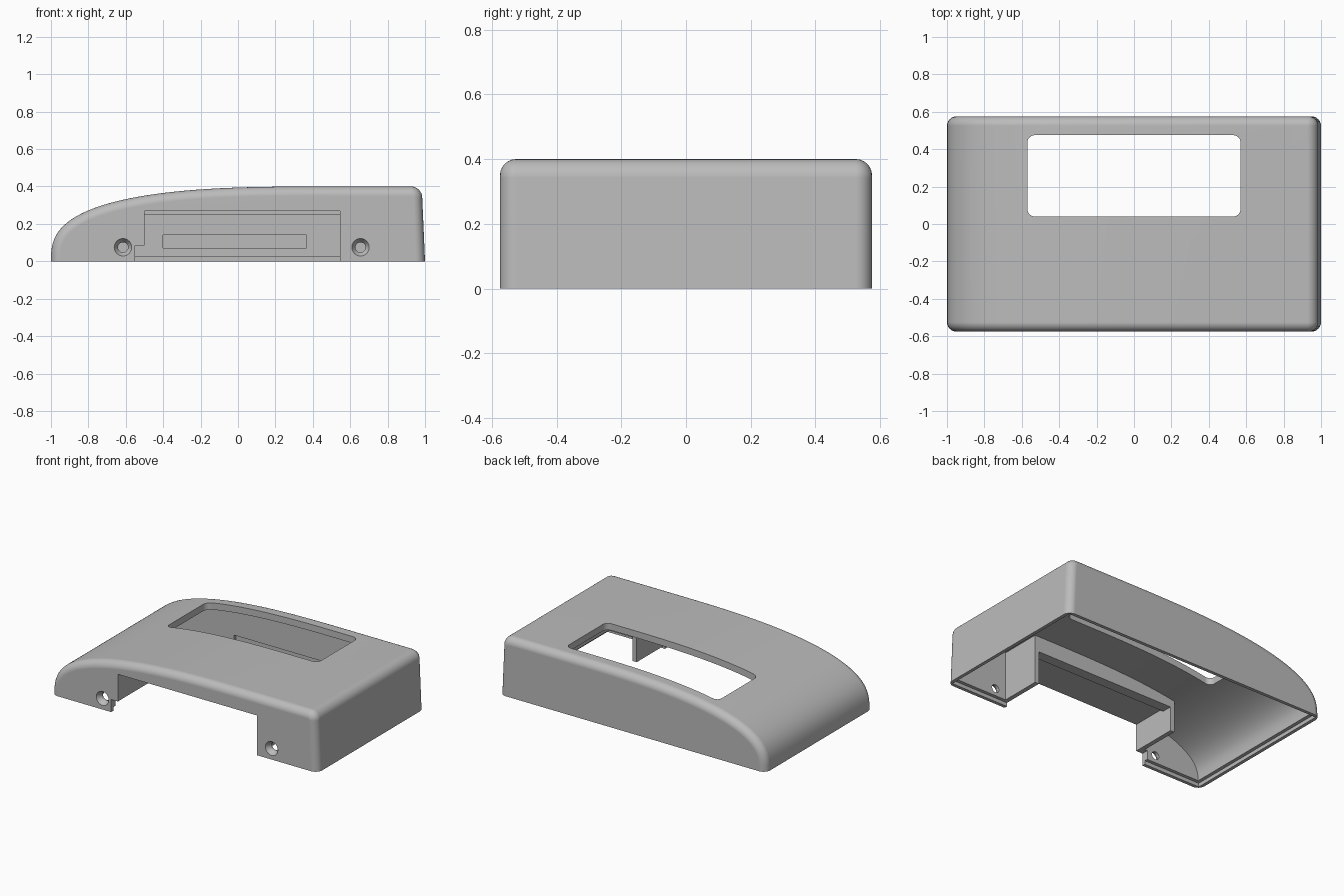
import bpy, bmesh
from math import sin, cos, pi, radians
from mathutils import Matrix, Vector

if "Cube" in bpy.data.objects:
    bpy.data.objects.remove(bpy.data.objects["Cube"], do_unlink=True)

HALF_Y, WALL, FILLET = 0.575, 0.045, 0.05


def to_object(name, bm):
    bmesh.ops.recalc_face_normals(bm, faces=bm.faces)
    mesh = bpy.data.meshes.new(name)
    bm.to_mesh(mesh)
    bm.free()
    ob = bpy.data.objects.new(name, mesh)
    bpy.context.collection.objects.link(ob)
    return ob


def side_profile():
    """Swept nose on the left, flat top, rounded upper corner on the right."""
    pts, n, e = [], 40, 2 / 2.8
    for i in range(n + 1):
        a = pi / 2 * i / n
        pts.append(Vector((0.45 - 1.45 * max(cos(a), 0) ** e, 0.4 * sin(a) ** e)))
    for i in range(9):
        a = radians(90 - 11 * i)
        pts.append(Vector((0.925 + 0.06 * cos(a), 0.34 + 0.06 * sin(a))))
    pts.append(Vector((1.0, 0.0)))
    return pts


def inset(pts, d, base):
    """Offset the profile inward, keeping both feet at the base height."""
    out = []
    for i, p in enumerate(pts):
        t = (pts[min(i + 1, len(pts) - 1)] - pts[max(i - 1, 0)]).normalized()
        out.append(p + Vector((t.y, -t.x)) * d)
    out[0] = Vector((pts[0].x + d, base))
    out[-1] = Vector((pts[-1].x - d, base))
    return out


def loft(name, stations, base=0.0):
    bm = bmesh.new()
    rings = [[bm.verts.new((p.x, y, p.y)) for p in inset(side_profile(), d, base)]
             for y, d in stations]
    for a, b in zip(rings, rings[1:]):
        for i in range(len(a)):
            j = (i + 1) % len(a)
            bm.faces.new((a[i], a[j], b[j], b[i]))
    bm.faces.new(rings[0])
    bm.faces.new(rings[-1])
    return to_object(name, bm)


def box(name, x, y, z, radius=0):
    bm = bmesh.new()
    size = Vector((x[1] - x[0], y[1] - y[0], z[1] - z[0]))
    mid = Vector((x[0] + x[1], y[0] + y[1], z[0] + z[1])) / 2
    bmesh.ops.create_cube(bm, size=1, matrix=Matrix.Translation(mid) @ Matrix.Diagonal(size).to_4x4())
    if radius:
        upright = [e for e in bm.edges if abs(e.verts[0].co.z - e.verts[1].co.z) > 0.01]
        bmesh.ops.bevel(bm, geom=upright, offset=radius, segments=6, profile=0.5, affect='EDGES')
    return to_object(name, bm)


def cone_y(name, x, z, y, r):
    bm = bmesh.new()
    bmesh.ops.create_cone(bm, cap_ends=True, segments=32, radius1=r[0], radius2=r[1], depth=y[1] - y[0],
                          matrix=Matrix.Translation((x, (y[0] + y[1]) / 2, z)) @ Matrix.Rotation(-pi / 2, 4, 'X'))
    return to_object(name, bm)


def activate(ob):
    bpy.ops.object.select_all(action='DESELECT')
    ob.select_set(True)
    bpy.context.view_layer.objects.active = ob


def cut(target, cutter):
    activate(target)
    mod = target.modifiers.new("cut", 'BOOLEAN')
    mod.operation, mod.solver, mod.object = 'DIFFERENCE', 'EXACT', cutter
    bpy.ops.object.modifier_apply(modifier=mod.name)
    bpy.data.objects.remove(cutter, do_unlink=True)


# Outer body with filleted front and back edges
arc = [pi / 2 * i / 6 for i in range(7)]
front = [(-HALF_Y + FILLET * (1 - sin(a)), FILLET * (1 - cos(a))) for a in reversed(arc)]
shell = loft("housing_shell", front + [(-y, d) for y, d in reversed(front)])

# Hollow inside, leaving a block of material around the front recess
cavity = loft("cavity", [(-HALF_Y + WALL, WALL), (HALF_Y - WALL, WALL)], base=-0.1)
cut(cavity, box("recess_block", (-0.53, 0.575), (-0.7, -0.25), (-0.3, 1)))
cut(shell, cavity)

# Stepped rim along the underside
rim = WALL / 2
cut(shell, box("rim_step", (rim - 1, 1 - rim), (rim - HALF_Y, HALF_Y - rim), (-0.1, 0.025)))

# Front recess: main pocket, lower opening behind its lip, side notch
cut(shell, box("recess", (-0.5, 0.545), (-0.8, -0.32), (-0.2, 0.27)))
cut(shell, box("recess_opening", (-0.5, 0.545), (-0.7, -0.2), (-0.2, 0.25)))
cut(shell, box("side_notch", (-0.55, -0.49), (-0.7, -0.2), (-0.2, 0.085)))

# Top window and the slot inside the back wall
cut(shell, box("window", (-0.57, 0.57), (0.04, 0.475), (0.2, 0.6), radius=0.04))
cut(shell, box("back_slot", (-0.4, 0.365), (0.45, 0.551), (0.07, 0.14)))

# Countersunk screw holes
for x in (-0.615, 0.655):
    cut(shell, cone_y("countersink", x, 0.075, (-0.577, -0.545), (0.048, 0.027)))
    cut(shell, cone_y("screw_hole", x, 0.075, (-0.6, -0.5), (0.027, 0.027)))

# Single plastic colour
grey = bpy.data.materials.new("grey_plastic")
grey.use_nodes = True
colour = (0.5, 0.5, 0.5, 1)
grey.diffuse_color = colour
grey.node_tree.nodes["Principled BSDF"].inputs["Base Color"].default_value = colour
shell.data.materials.clear()
shell.data.materials.append(grey)
for face in shell.data.polygons:
    face.material_index = 0

# Smooth fillets with crisp cut edges
activate(shell)
bpy.ops.object.shade_smooth_by_angle(angle=radians(30))
weighted = shell.modifiers.new("weighted_normals", 'WEIGHTED_NORMAL')
weighted.keep_sharp = True
